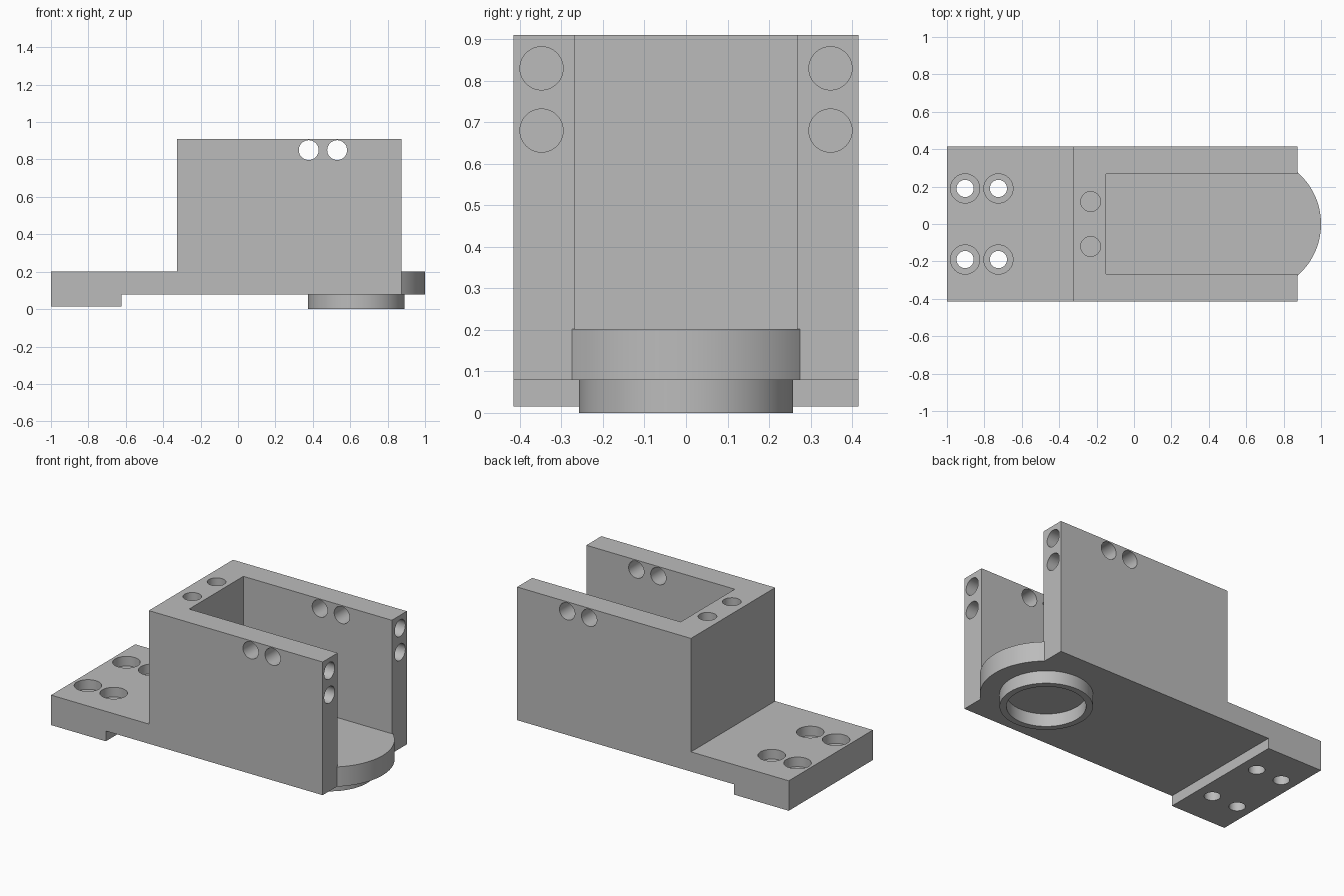
import bpy, bmesh, math
from mathutils import Matrix, Vector

if "Cube" in bpy.data.objects:
    bpy.data.objects.remove(bpy.data.objects["Cube"])

grey = bpy.data.materials.new("plain grey")
grey.diffuse_color = (0.5, 0.5, 0.5, 1)
grey.use_nodes = True
grey.node_tree.nodes["Principled BSDF"].inputs["Base Color"].default_value = grey.diffuse_color


def prism(name, points, offset):
    """Extrude a closed 3D outline by an offset vector."""
    bm = bmesh.new()
    face = bm.faces.new([bm.verts.new(p) for p in points])
    ext = bmesh.ops.extrude_face_region(bm, geom=[face])
    bmesh.ops.translate(bm, vec=Vector(offset),
                        verts=[g for g in ext["geom"] if isinstance(g, bmesh.types.BMVert)])
    bmesh.ops.recalc_face_normals(bm, faces=bm.faces)
    mesh = bpy.data.meshes.new(name)
    bm.to_mesh(mesh)
    bm.free()
    mesh.materials.append(grey)
    obj = bpy.data.objects.new(name, mesh)
    bpy.context.collection.objects.link(obj)
    return obj


def rod(name, centre, direction, radius, length, sides=48):
    """Cylinder centred on a point, along a direction."""
    d = Vector(direction).normalized()
    rot = d.to_track_quat('Z', 'Y').to_matrix()
    c = Vector(centre) - d * length / 2
    pts = [c + rot @ Vector((radius * math.cos(a), radius * math.sin(a), 0))
           for a in (2 * math.pi * i / sides for i in range(sides))]
    return prism(name, pts, d * length)


def cut(target, cutter):
    cutter.hide_render = True
    mod = target.modifiers.new("cut", 'BOOLEAN')
    mod.operation, mod.solver, mod.object = 'DIFFERENCE', 'EXACT', cutter
    bpy.context.view_layer.objects.active = target
    bpy.ops.object.modifier_apply(modifier=mod.name)
    bpy.data.objects.remove(cutter, do_unlink=True)


# Main body: side profile with foot, base plate and tall block
W = 0.415
outline = [(-1, 0.015), (-0.622, 0.015), (-0.622, 0.079), (0.875, 0.079),
           (0.875, 0.91), (-0.325, 0.91), (-0.325, 0.202), (-1, 0.202)]
body = prism("bracket_body", [(x, -W, z) for x, z in outline], (0, 2 * W, 0))

# Open-ended pocket between the walls
P = 0.267
cut(body, prism("pocket_cutter", [(-0.15, -P, 0.202), (1.2, -P, 0.202),
                                  (1.2, P, 0.202), (-0.15, P, 0.202)], (0, 0, 1)))

# Cross holes through both walls
for x in (0.378, 0.53):
    cut(body, rod("cross_hole", (x, 0, 0.85), (0, 1, 0), 0.053, 2))

for s in (-1, 1):
    # Blind holes in the wall ends and the top of the rear wall
    for z in (0.83, 0.68):
        cut(body, rod("end_hole", (0.875, s * 0.348, z), (1, 0, 0), 0.052, 0.4))
    cut(body, rod("top_hole", (-0.232, s * 0.12, 0.91), (0, 0, 1), 0.053, 0.4))
    # Counterbored mounting holes in the base plate
    for x in (-0.903, -0.725):
        cut(body, rod("mount_hole", (x, s * 0.19, 0.1), (0, 0, 1), 0.046, 1))
        cut(body, rod("counterbore", (x, s * 0.19, 0.202), (0, 0, 1), 0.078, 0.12))

# Rounded tongue at the front end of the base
CX, R = 0.635, 0.365
half = math.acos((0.875 - CX) / R)
arc = [-half + 2 * half * i / 40 for i in range(41)]
tongue = prism("rounded_tongue", [(CX + R * math.cos(a), R * math.sin(a), 0.079) for a in arc],
               (0, 0, 0.123))

# Locating ring underneath
ring = rod("locating_ring", (0.633, 0, 0.0395), (0, 0, 1), 0.258, 0.079, 96)
cut(ring, rod("ring_bore", (0.633, 0, 0.04), (0, 0, 1), 0.22, 0.4, 96))

# Smooth round surfaces, keep edges crisp
for obj in (body, tongue, ring):
    bpy.ops.object.select_all(action='DESELECT')
    obj.select_set(True)
    bpy.context.view_layer.objects.active = obj
    bpy.ops.object.shade_smooth_by_angle(angle=math.radians(30))
